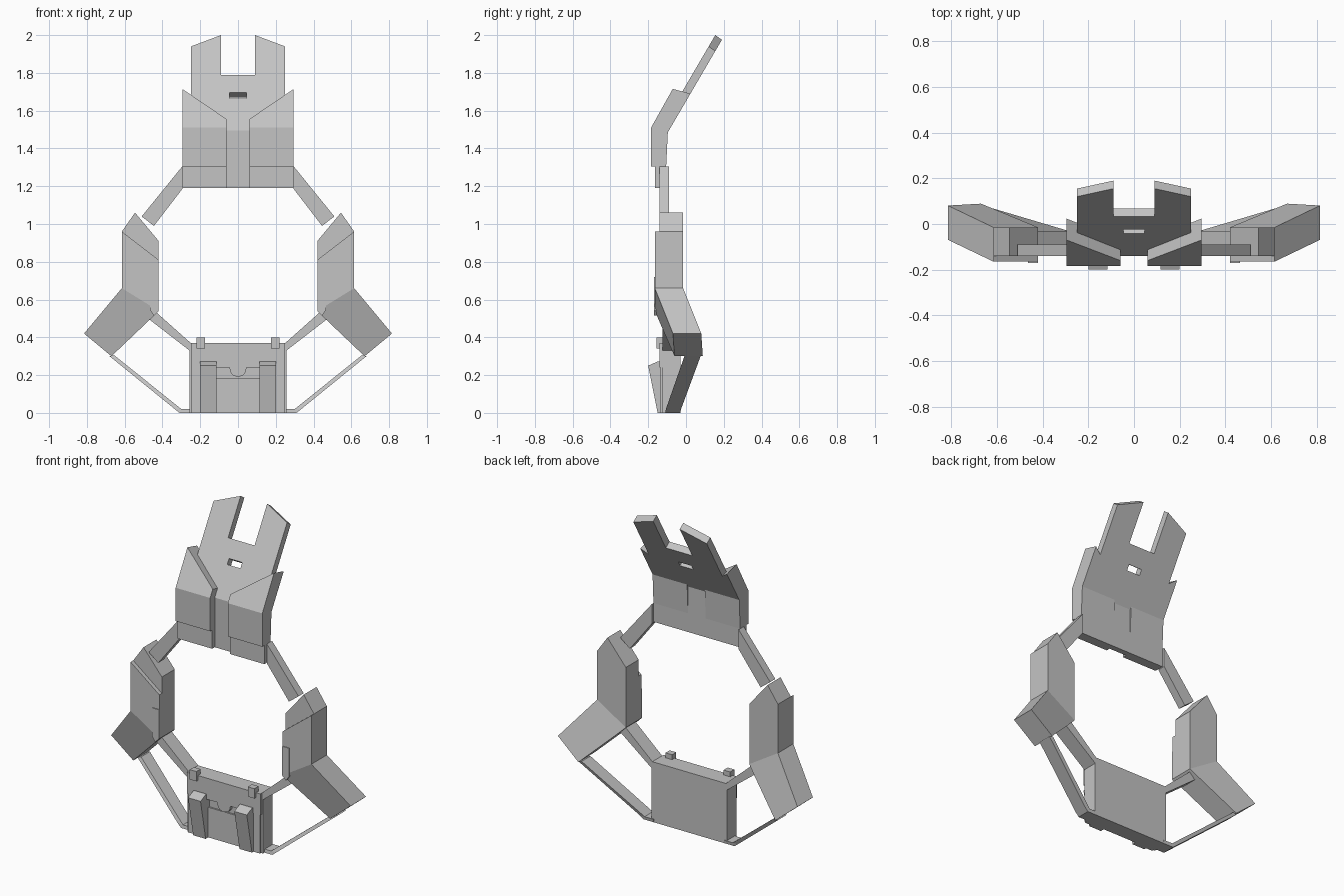
import bpy, bmesh
from mathutils import Vector

cube = bpy.data.objects.get("Cube")
if cube:
    bpy.data.objects.remove(cube, do_unlink=True)

grey = bpy.data.materials.new("plain grey")
grey.use_nodes = True
colour = (0.55, 0.55, 0.55, 1)
grey.diffuse_color = colour
grey.node_tree.nodes["Principled BSDF"].inputs["Base Color"].default_value = colour


def slab(name, outline, front, back, cuts=(), drop=0, bend=9):
    """Extrude an x-z outline between two depths (numbers or functions), mirrored in x.
    Cuts are bend heights; back points above the bend sink by drop."""
    bm = bmesh.new()
    face = bm.faces.new([bm.verts.new((x, 0, z)) for x, z in outline])
    ext = bmesh.ops.extrude_face_region(bm, geom=[face])
    for v in ext["geom"]:
        if isinstance(v, bmesh.types.BMVert):
            v.co.y = 1
    for z in cuts:
        geom = bm.verts[:] + bm.edges[:] + bm.faces[:]
        bmesh.ops.bisect_plane(bm, geom=geom, plane_co=(0, 0, z), plane_no=(0, 0, 1))
    for v in bm.verts:
        depth = front
        if v.co.y > 0.5:
            depth = back
            if v.co.z > bend:
                v.co.z -= drop
        v.co.y = depth(v.co.x, v.co.z) if callable(depth) else depth
    # open the middle seam so both halves join
    seam = [f for f in bm.faces if all(abs(v.co.x) < 1e-5 for v in f.verts)]
    bmesh.ops.delete(bm, geom=seam, context="FACES")
    bmesh.ops.recalc_face_normals(bm, faces=bm.faces[:])
    # a seam-open shell still needs its front facing forward
    foremost = max(bm.faces, key=lambda f: abs(f.normal.y) * f.calc_area())
    mid = sum((v.co.y for v in bm.verts), 0.0) / len(bm.verts)
    if seam and (foremost.calc_center_median().y - mid) * foremost.normal.y < 0:
        bmesh.ops.reverse_faces(bm, faces=bm.faces[:])
    mesh = bpy.data.meshes.new(name)
    bm.to_mesh(mesh)
    bm.free()
    mesh.materials.append(grey)
    obj = bpy.data.objects.new(name, mesh)
    bpy.context.collection.objects.link(obj)
    mod = obj.modifiers.new("Mirror", "MIRROR")
    mod.use_clip = True
    return obj


def rect(x0, x1, z0, z1):
    return [(x0, z0), (x1, z0), (x1, z1), (x0, z1)]


def sloped(y, knee, slope):
    return lambda x, z: y + max(0, z - knee) * slope


# Bent upper plate with forked top and a small slot
spine_back = sloped(-0.105, 1.47, 0.584)
slab("upper_plate",
     [(0, 1.19), (0.295, 1.19), (0.295, 1.305), (0.25, 1.305), (0.25, 1.94), (0.09, 2.0),
      (0.09, 1.79), (0, 1.79), (0, 1.695), (0.045, 1.695), (0.045, 1.665), (0, 1.665)],
     sloped(-0.14, 1.495, 0.584), spine_back, [1.495], 0.025, 1.49)

# Raised bent panels and the lower lip beneath them
slab("shoulder_panel", [(0.06, 1.305), (0.295, 1.305), (0.295, 1.715), (0.06, 1.555)],
     sloped(-0.185, 1.51, 0.56), spine_back, [1.51], 0.025, 1.5)
slab("panel_lip", rect(0.06, 0.295, 1.19, 1.305), -0.165, -0.13)

# Diagonal arms
slab("upper_arm", [(0.295, 1.305), (0.51, 1.04), (0.445, 0.99), (0.295, 1.185)], -0.14, -0.09)

# Side columns with a raised cover and an inner tab
slab("side_column", [(0.42, 0.54), (0.615, 0.66), (0.615, 0.96), (0.545, 1.06), (0.42, 0.91)],
     -0.14, -0.015)
slab("column_cover", [(0.42, 0.54), (0.615, 0.66), (0.615, 0.96), (0.42, 0.81)], -0.165, -0.13)
slab("column_tab", [(0.42, 0.54), (0.445, 0.515), (0.465, 0.545), (0.465, 0.72), (0.42, 0.72)],
     -0.17, -0.13)


# Swept-back wings, leaning away from the column's lower edge
def swept(y):
    return lambda x, z: y + 0.31 * ((x - 0.615) * 0.524 - (z - 0.66) * 0.852)


slab("lower_wing", [(0.42, 0.54), (0.46, 0.5), (0.67, 0.3), (0.815, 0.42), (0.615, 0.66)],
     swept(-0.165), swept(-0.015))

# Struts joining the wings to the base
slab("inner_strut", [(0.43, 0.53), (0.25, 0.37), (0.25, 0.325), (0.47, 0.495)], -0.125, -0.03)
slab("outer_strut", [(0.655, 0.305), (0.68, 0.3), (0.31, 0), (0.24, 0), (0.24, 0.02), (0.3, 0.02)],
     sloped(-0.11, 0.01, 0.35), sloped(-0.03, 0.01, 0.37), [0.02])

# Base box: body, upper band with a round tongue, side rails, wedges and pegs
slab("base_body", rect(0, 0.25, 0, 0.37), -0.115, -0.03)
slab("base_upper_band", rect(0, 0.25, 0.24, 0.37), -0.14, -0.11)
slab("base_tongue", [(0, 0.24), (0, 0.19), (0.025, 0.197), (0.04, 0.215), (0.045, 0.24)],
     -0.138, -0.11)
slab("base_lower_panel", rect(0, 0.115, 0, 0.185), -0.125, -0.11)
slab("side_rail", rect(0.2, 0.245, 0, 0.25), -0.135, -0.11)
slab("rail_edge", rect(0.245, 0.257, 0, 0.33), -0.125, -0.03)
slab("front_wedge", rect(0.115, 0.2, 0, 0.272),
     lambda x, z: -0.15 - 0.2 * z if z < 0.26 else -0.15, -0.11, [0.25])
slab("top_peg", rect(0.175, 0.22, 0.34, 0.4), -0.155, -0.115)
